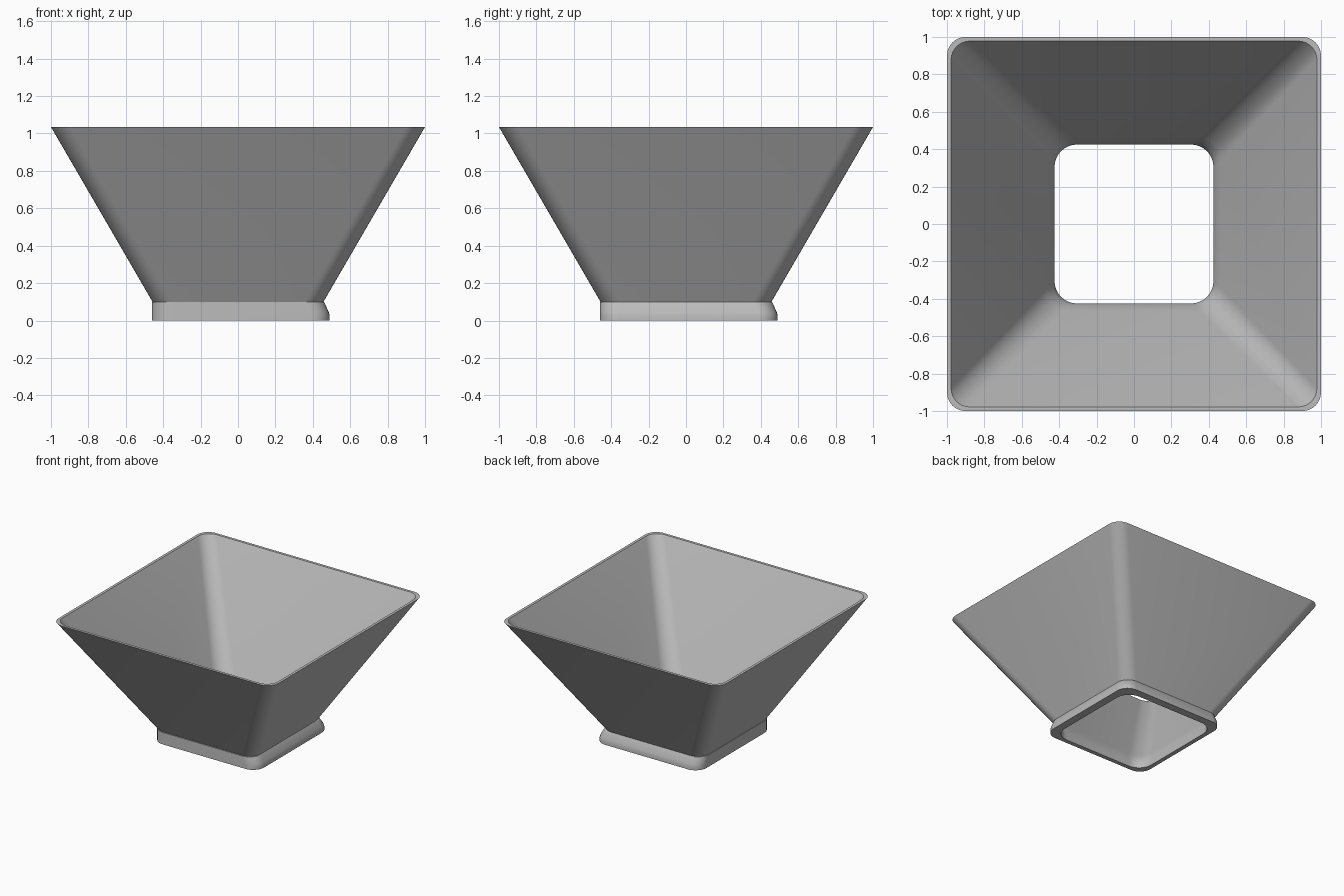
import bpy, bmesh
from math import radians, cos, sin

cube = bpy.data.objects.get("Cube")
if cube:
    bpy.data.objects.remove(cube, do_unlink=True)

grey = bpy.data.materials.new("plain grey")
colour = (0.5, 0.5, 0.5, 1)
grey.diffuse_color = colour
grey.use_nodes = True
grey.node_tree.nodes["Principled BSDF"].inputs["Base Color"].default_value = colour

STEPS = 8  # segments in each rounded corner


def rounded_square(bm, low, high, radius, z):
    """Ring of vertices spanning low..high on both x and y."""
    ring = []
    a, b = low + radius, high - radius
    for quarter, (cx, cy) in enumerate([(b, b), (a, b), (a, a), (b, a)]):
        for i in range(STEPS + 1):
            t = radians(90 * (quarter + i / STEPS))
            ring.append(bm.verts.new((cx + radius * cos(t), cy + radius * sin(t), z)))
    return ring


# Sections as low, high, corner radius, height: up the outside, down the inside
sections = [
    # collar, with a bulge on the +x and +y sides
    (-0.46, 0.49, 0.10, 0.0),
    (-0.46, 0.49, 0.10, 0.025),
    (-0.46, 0.485, 0.10, 0.045),
    (-0.46, 0.467, 0.10, 0.085),
    (-0.46, 0.46, 0.10, 0.098),
    # flared outer wall and rim
    (-0.457, 0.457, 0.10, 0.10),
    (-1.0, 1.0, 0.10, 1.035),
    (-0.978, 0.978, 0.10, 1.035),
    # flared inner wall, eased into the straight throat
    (-0.465, 0.465, 0.12, 0.145),
    (-0.437, 0.437, 0.12, 0.09),
    (-0.425, 0.425, 0.12, 0.045),
    (-0.425, 0.425, 0.12, 0.0),
]

bm = bmesh.new()
rings = [rounded_square(bm, *s) for s in sections]
for lower, upper in zip(rings, rings[1:] + rings[:1]):
    n = len(lower)
    for i in range(n):
        j = (i + 1) % n
        bm.faces.new((lower[i], lower[j], upper[j], upper[i]))
bmesh.ops.recalc_face_normals(bm, faces=bm.faces)

mesh = bpy.data.meshes.new("hopper")
bm.to_mesh(mesh)
bm.free()
mesh.materials.append(grey)
hopper = bpy.data.objects.new("hopper", mesh)
bpy.context.collection.objects.link(hopper)

bpy.ops.object.select_all(action="DESELECT")
hopper.select_set(True)
bpy.context.view_layer.objects.active = hopper
bpy.ops.object.shade_smooth_by_angle(angle=radians(28))
